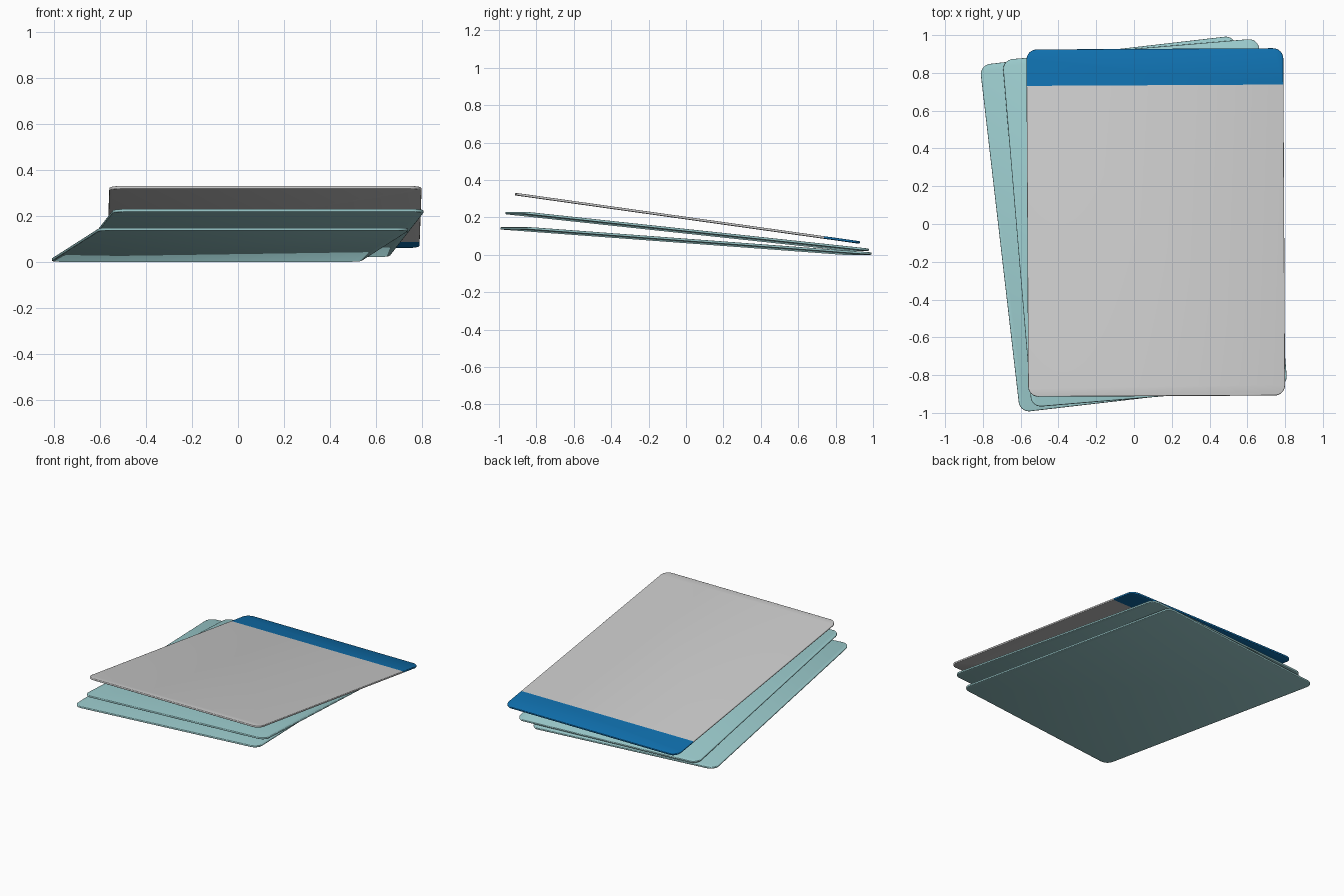
import bpy, bmesh
from math import sin, cos, pi, radians

if "Cube" in bpy.data.objects:
    bpy.data.objects.remove(bpy.data.objects["Cube"])

W, L, T, R = 1.36, 1.856, 0.013, 0.055   # sheet width, length, thickness, corner radius
BAND = 0.733                             # local y where the coloured band starts


def material(name, color):
    m = bpy.data.materials.new(name)
    m.diffuse_color = (*color, 1)
    m.use_nodes = True
    m.node_tree.nodes["Principled BSDF"].inputs["Base Color"].default_value = m.diffuse_color
    return m


def sheet(name, loc, tilt, turn, mat=None, cut=None, keep_back=False):
    """Rounded thin slab; optionally keep only one side of a cross cut."""
    bm = bmesh.new()
    # rounded outline
    pts = []
    for i, (sx, sy) in enumerate([(1, 1), (-1, 1), (-1, -1), (1, -1)]):
        for k in range(9):
            a = (i + k / 8) * pi / 2
            pts.append((sx * (W / 2 - R) + R * cos(a), sy * (L / 2 - R) + R * sin(a), -T / 2))
    face = bm.faces.new([bm.verts.new(p) for p in pts])
    top = bmesh.ops.extrude_face_region(bm, geom=[face])
    bmesh.ops.translate(bm, vec=(0, 0, T),
                        verts=[g for g in top["geom"] if isinstance(g, bmesh.types.BMVert)])
    bmesh.ops.recalc_face_normals(bm, faces=bm.faces)
    # softened rims
    rims = [e for e in bm.edges if abs(e.verts[0].co.z - e.verts[1].co.z) < 1e-6]
    bmesh.ops.bevel(bm, geom=rims, offset=0.004, segments=2, profile=0.5, affect='EDGES')
    if cut is not None:
        bmesh.ops.bisect_plane(bm, geom=bm.verts[:] + bm.edges[:] + bm.faces[:],
                               plane_co=(0, cut, 0), plane_no=(0, 1, 0),
                               clear_inner=keep_back, clear_outer=not keep_back)
        bmesh.ops.holes_fill(bm, edges=[e for e in bm.edges if e.is_boundary], sides=0)
    bmesh.ops.recalc_face_normals(bm, faces=bm.faces)
    me = bpy.data.meshes.new(name)
    bm.to_mesh(me)
    bm.free()
    ob = bpy.data.objects.new(name, me)
    bpy.context.collection.objects.link(ob)
    ob.location = loc
    ob.rotation_euler = (radians(tilt), 0, radians(turn))
    if mat:
        me.materials.append(mat)
    bpy.ops.object.select_all(action='DESELECT')
    ob.select_set(True)
    bpy.context.view_layer.objects.active = ob
    bpy.ops.object.shade_smooth_by_angle(angle=radians(50))
    return ob


teal = material("teal", (0.33, 0.6, 0.61))
blue = material("blue", (0.005, 0.16, 0.42))

# fanned lower sheets
sheet("bottom_sheet", (-0.035, 0.0, 0.074), -4.2, 6.6, teal)
sheet("middle_sheet", (0.058, 0.006, 0.125), -6.1, 4.8, teal)

# top sheet: plain page plus coloured band at the back
top_pose = ((0.115, 0.008, 0.195), -8.0, 0.3)
sheet("top_sheet_page", *top_pose, cut=BAND)
sheet("top_sheet_band", *top_pose, mat=blue, cut=BAND, keep_back=True)
